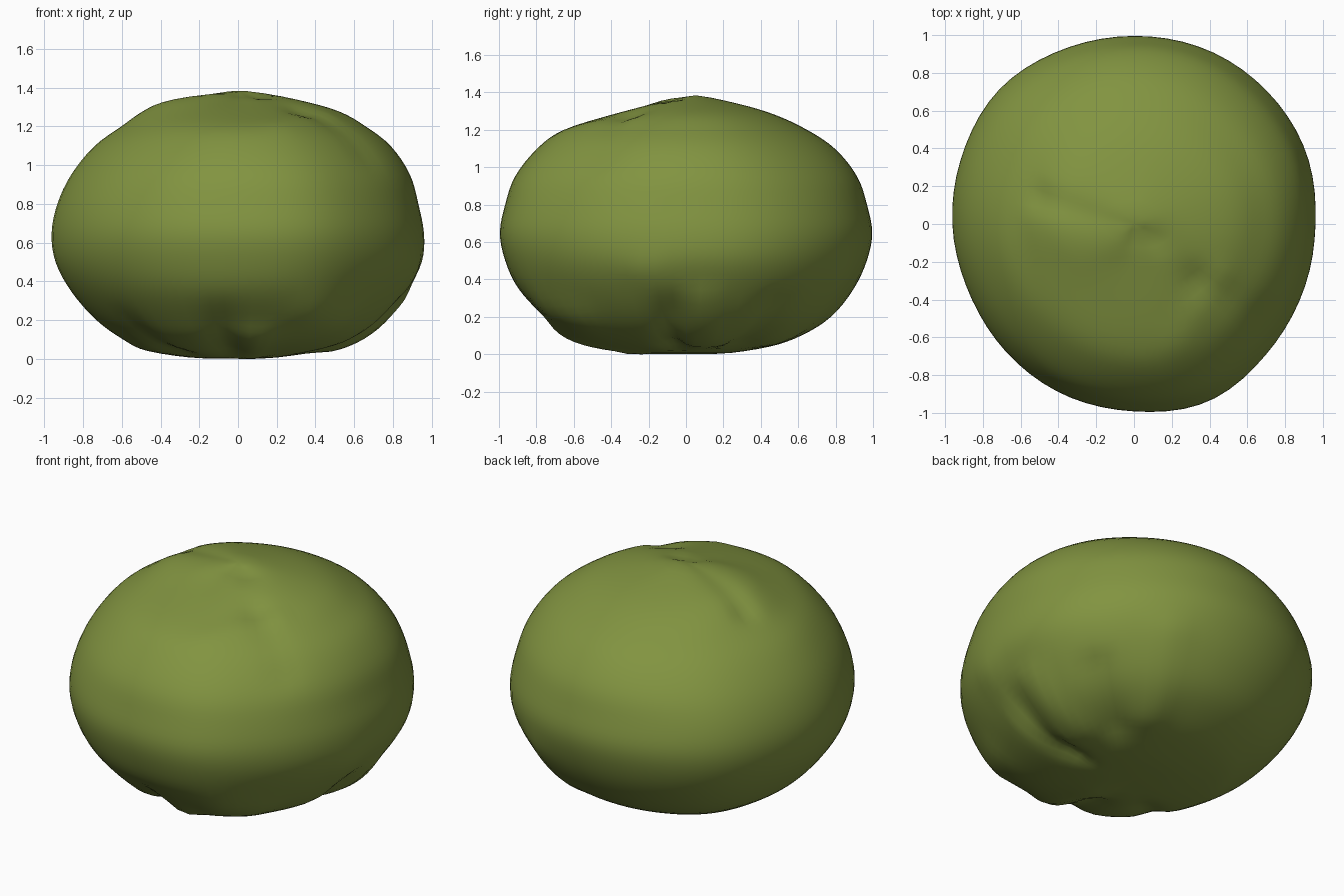
import bpy
import bmesh
import math
from mathutils import Vector
from mathutils.geometry import intersect_point_line

old = bpy.data.objects.get("Cube")
if old:
    bpy.data.objects.remove(old, do_unlink=True)

SEGMENTS = 72
STEPS = 4  # rings between neighbouring profile levels

# Heights of the profile levels, and the body's reach on each side at those heights
LEVELS = [0, .04, .1, .2, .35, .5, .65, .8, .95, 1.1, 1.2, 1.28, 1.34, 1.4]
SIDES = [
    [.15, .43, .61, .75, .87, .95, .96, .93, .89, .79, .66, .52, .3, 0],  # +x
    [.2, .45, .62, .78, .9, .97, 1, .97, .92, .8, .65, .48, .28, 0],      # +y
    [.2, .47, .59, .73, .86, .94, .96, .93, .86, .74, .6, .49, .35, 0],   # -x
    [.2, .45, .64, .76, .9, .97, 1, .97, .92, .8, .66, .4, .17, 0],       # -y
]
# Plan outline, anticlockwise from +x
OUTLINE = [.962, .99, 1, 1.005, 1, 1.003, 1.014, .985,
           .966, .95, .962, .982, .996, 1.025, .987, .967]

# Folds in the skin: start, end, width, height (negative is a groove)
FOLDS = [
    ((-.5, .14, 1.25), (.1, -.07, 1.36), .07, -.025),
    ((.34, -.3, 1.25), (.6, -.45, 1.0), .09, -.03),
    ((.22, -.6, 1.15), (.45, -.28, 1.25), .08, .012),
    ((.87, -.1, .25), (.4, -.06, .02), .07, -.05),
    ((.86, -.2, .46), (.5, .0, .04), .09, .02),
    ((.85, .1, .3), (.5, .15, .02), .08, .02),
    ((.7, .5, .25), (.4, .3, .02), .08, -.035),
    ((.4, .8, .46), (.3, .5, .06), .1, .02),
    ((-.1, -.85, .18), (-.04, -.4, .02), .09, -.035),
    ((.1, -.7, .1), (.05, -.3, 0), .08, .02),
    ((.4, -.72, .24), (.52, -.6, .18), .14, .03),
    ((-.6, -.5, .15), (-.3, -.25, 0), .08, -.025),
]


def spline(values, t, closed=False):
    """Smooth interpolation through evenly spaced values."""
    i = math.floor(t)
    f = t - i
    n = len(values)

    def at(k):
        return values[k % n] if closed else values[max(0, min(n - 1, k))]

    a, b, c, d = (at(i + k) for k in (-1, 0, 1, 2))
    return b + f * (c - a + f * (2 * a - 5 * b + 4 * c - d
                                 + f * (3 * (b - c) + d - a))) / 2


def reach(turn, level):
    """Horizontal radius at a turn (0 to 1) and a profile level."""
    i = int(turn * 4) % 4
    f = turn * 4 - int(turn * 4)
    f = f * f * (3 - 2 * f)
    ratios = []
    for k in (i, (i + 1) % 4):
        side = SIDES[k]
        ratios.append(max(0, spline(side, level)) / max(side))
    share = ratios[0] * (1 - f) + ratios[1] * f
    # The shoulders are slimmer on the diagonals
    share *= 1 - .1 * f * (1 - f) * max(0, min(1, (level - 7) / 2))
    return share * spline(OUTLINE, turn * len(OUTLINE), True)


def fold_offset(point):
    """Total height of the folds at a point of the skin."""
    total = 0
    for start, end, width, height in FOLDS:
        start, end = Vector(start), Vector(end)
        f = intersect_point_line(point, start, end)[1]
        near = start.lerp(end, max(0, min(1, f)))
        total += height * math.exp(-((point - near).length / width) ** 2)
    return total


# Lumpy rounded body, closed by a pole at each end
bm = bmesh.new()
rings = []
for step in range((len(LEVELS) - 1) * STEPS):
    level = step / STEPS
    z = spline(LEVELS, level)
    ring = []
    for s in range(SEGMENTS):
        turn = s / SEGMENTS
        r = reach(turn, level)
        angle = turn * math.tau
        ring.append(bm.verts.new((r * math.cos(angle), r * math.sin(angle), z)))
    rings.append(ring)

for low, high in zip(rings, rings[1:]):
    for s in range(SEGMENTS):
        n = (s + 1) % SEGMENTS
        bm.faces.new((low[s], low[n], high[n], high[s]))
bottom = bm.verts.new((0, 0, 0))
top = bm.verts.new((0, 0, LEVELS[-1]))
for s in range(SEGMENTS):
    n = (s + 1) % SEGMENTS
    bm.faces.new((rings[0][n], rings[0][s], bottom))
    bm.faces.new((rings[-1][s], rings[-1][n], top))

# Soften the skin, then press in the folds
for _ in range(3):
    bmesh.ops.smooth_vert(bm, verts=bm.verts, factor=0.5,
                          use_axis_x=True, use_axis_y=True, use_axis_z=True)
bm.normal_update()
moves = [(v, v.normal * fold_offset(v.co)) for v in bm.verts]
for v, move in moves:
    v.co += move
    v.co.z = max(0, v.co.z)
bm.normal_update()

mesh = bpy.data.meshes.new("body")
bm.to_mesh(mesh)
bm.free()
body = bpy.data.objects.new("body", mesh)
bpy.context.collection.objects.link(body)

# Olive green skin
skin = bpy.data.materials.new("olive_green")
skin.use_nodes = True
colour = (.222, .295, .052, 1)
skin.diffuse_color = colour
skin.node_tree.nodes["Principled BSDF"].inputs["Base Color"].default_value = colour
mesh.materials.append(skin)

bpy.ops.object.select_all(action="DESELECT")
body.select_set(True)
bpy.context.view_layer.objects.active = body
bpy.ops.object.shade_smooth_by_angle(angle=math.radians(60))
